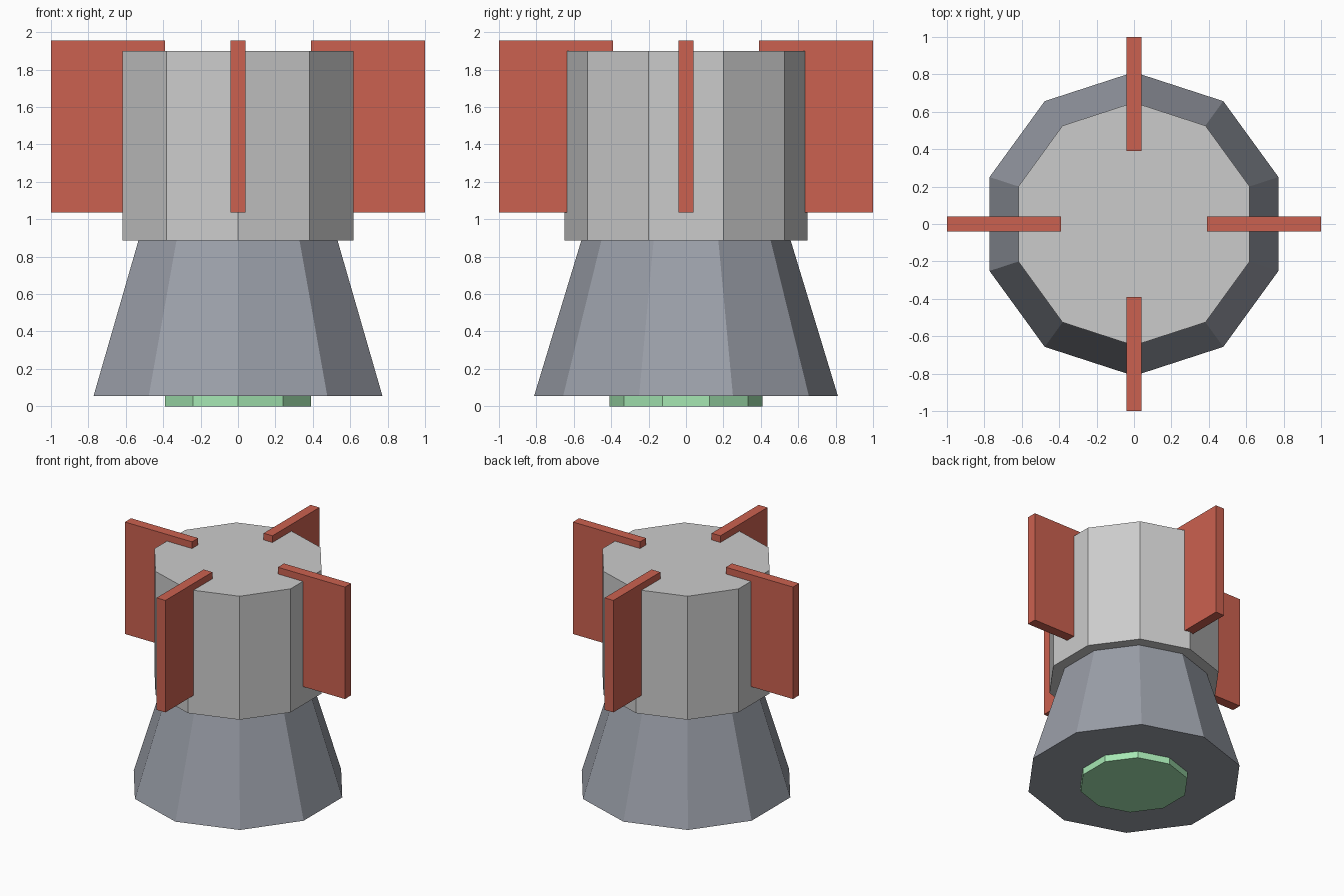
import bpy
from math import pi, cos, sin

if "Cube" in bpy.data.objects:
    bpy.data.objects.remove(bpy.data.objects["Cube"])


def paint(obj, name, color):
    mat = bpy.data.materials.get(name) or bpy.data.materials.new(name)
    mat.diffuse_color = color
    mat.use_nodes = True
    mat.node_tree.nodes["Principled BSDF"].inputs["Base Color"].default_value = mat.diffuse_color
    obj.data.materials.append(mat)


def ten_sided(name, r_bottom, r_top, z0, z1):
    bpy.ops.mesh.primitive_cone_add(vertices=10, radius1=r_bottom, radius2=r_top,
                                    depth=z1 - z0, location=(0, 0, (z0 + z1) / 2))
    obj = bpy.context.object
    obj.name = name
    return obj


# Glowing outlet disc under the bell
disc = ten_sided("outlet_disc", 0.41, 0.41, 0.0, 0.057)
paint(disc, "green", (0.38, 0.8, 0.45, 1))

# Flared bell
bell = ten_sided("bell", 0.812, 0.56, 0.055, 0.885)
paint(bell, "blue_grey", (0.33, 0.35, 0.4, 1))

# Upper drum
drum = ten_sided("drum", 0.65, 0.65, 0.885, 1.9)
paint(drum, "light_grey", (0.55, 0.56, 0.58, 1))

# Four radial fins, sunk into the drum and standing slightly proud of its top
R0, R1, Z0, Z1, THICK = 0.39, 1.0, 1.035, 1.955, 0.08
for i, side in enumerate(("right", "back", "left", "front")):
    a, mid = i * pi / 2, (R0 + R1) / 2
    bpy.ops.mesh.primitive_cube_add(
        size=1, location=(mid * cos(a), mid * sin(a), (Z0 + Z1) / 2),
        rotation=(0, 0, a))
    fin = bpy.context.object
    fin.name = side + "_fin"
    fin.scale = (R1 - R0, THICK, Z1 - Z0)
    paint(fin, "red", (0.6, 0.12, 0.08, 1))
